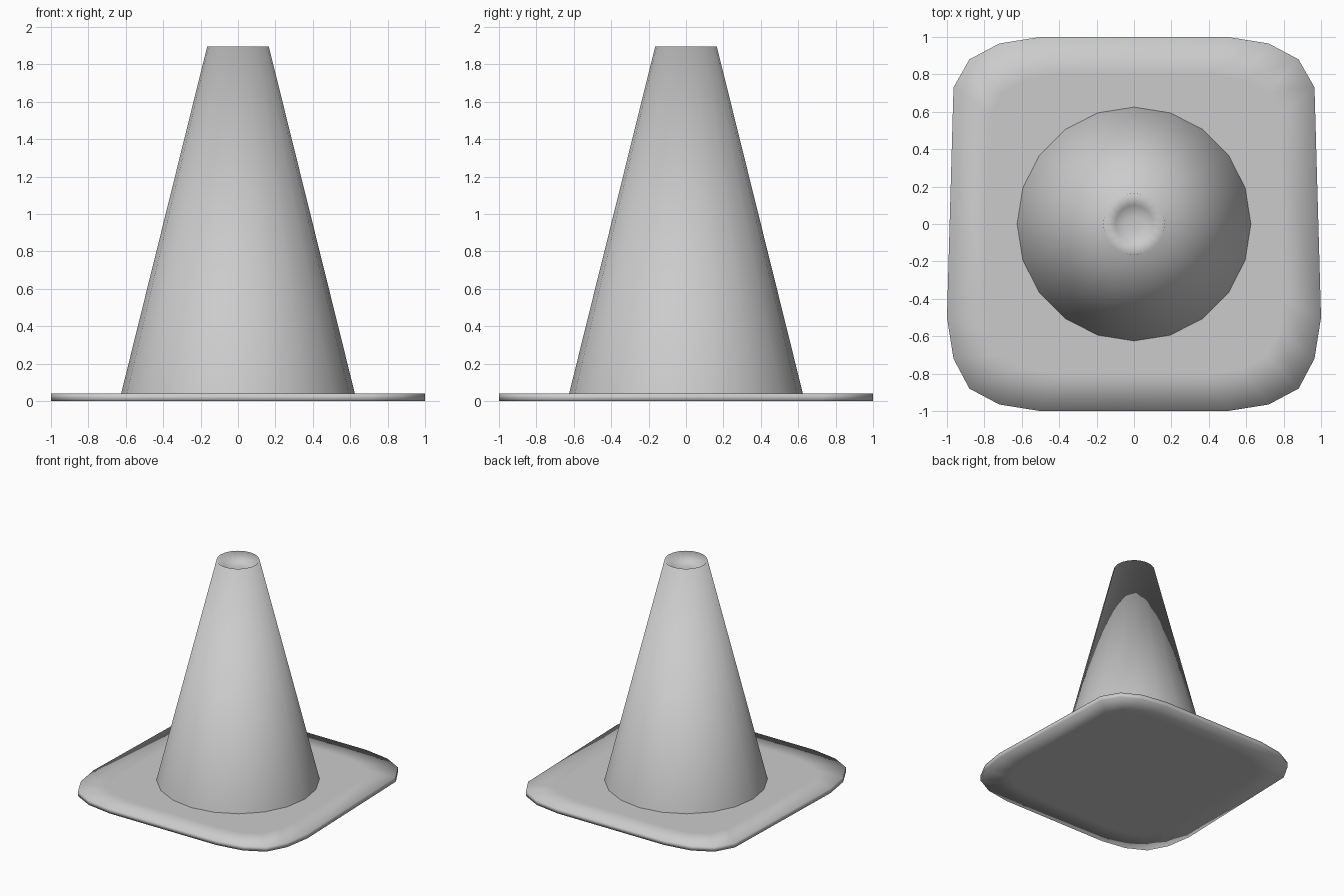
import bpy
from math import sin, cos, pi

if "Cube" in bpy.data.objects:
    bpy.data.objects.remove(bpy.data.objects["Cube"])


def loft(name, rings, close_start=True):
    """Skin a list of equal-length point rings, capping the ends."""
    n = len(rings[0])
    verts = [p for ring in rings for p in ring]
    faces = [(r * n + i, r * n + (i + 1) % n, (r + 1) * n + (i + 1) % n, (r + 1) * n + i)
             for r in range(len(rings) - 1) for i in range(n)]
    if close_start:
        faces.append(tuple(reversed(range(n))))
    faces.append(tuple(range(len(verts) - n, len(verts))))
    mesh = bpy.data.meshes.new(name)
    mesh.from_pydata(verts, [], faces)
    mesh.update()
    mesh.shade_smooth()
    obj = bpy.data.objects.new(name, mesh)
    bpy.context.collection.objects.link(obj)
    return obj


# Base plate: rounded square, softly shaded towards an inset flat centre
right = [(0.5, -1), (0.72, -0.965), (0.88, -0.88), (0.965, -0.72), (1, -0.5),
         (0.965, 0.73), (0.88, 0.88), (0.72, 0.965), (0.5, 1)]
outline = right + [(-x, y) for x, y in reversed(right)]


def plate_ring(scale, z):
    return [(x * scale, y * scale, z) for x, y in outline]


loft("base_plate", [plate_ring(0.8, 0), plate_ring(1, 0),
                    plate_ring(1, 0.04), plate_ring(0.8, 0.04)])

# Cone body: 20 sides, with a shallow dished top
SIDES = 20


def circle(radius, z):
    return [(radius * cos(2 * pi * i / SIDES), radius * sin(2 * pi * i / SIDES), z)
            for i in range(SIDES)]


loft("cone_body", [circle(0.625, 0.04), circle(0.165, 1.895),
                   circle(0.10, 1.83), circle(0.04, 1.82)], close_start=False)
